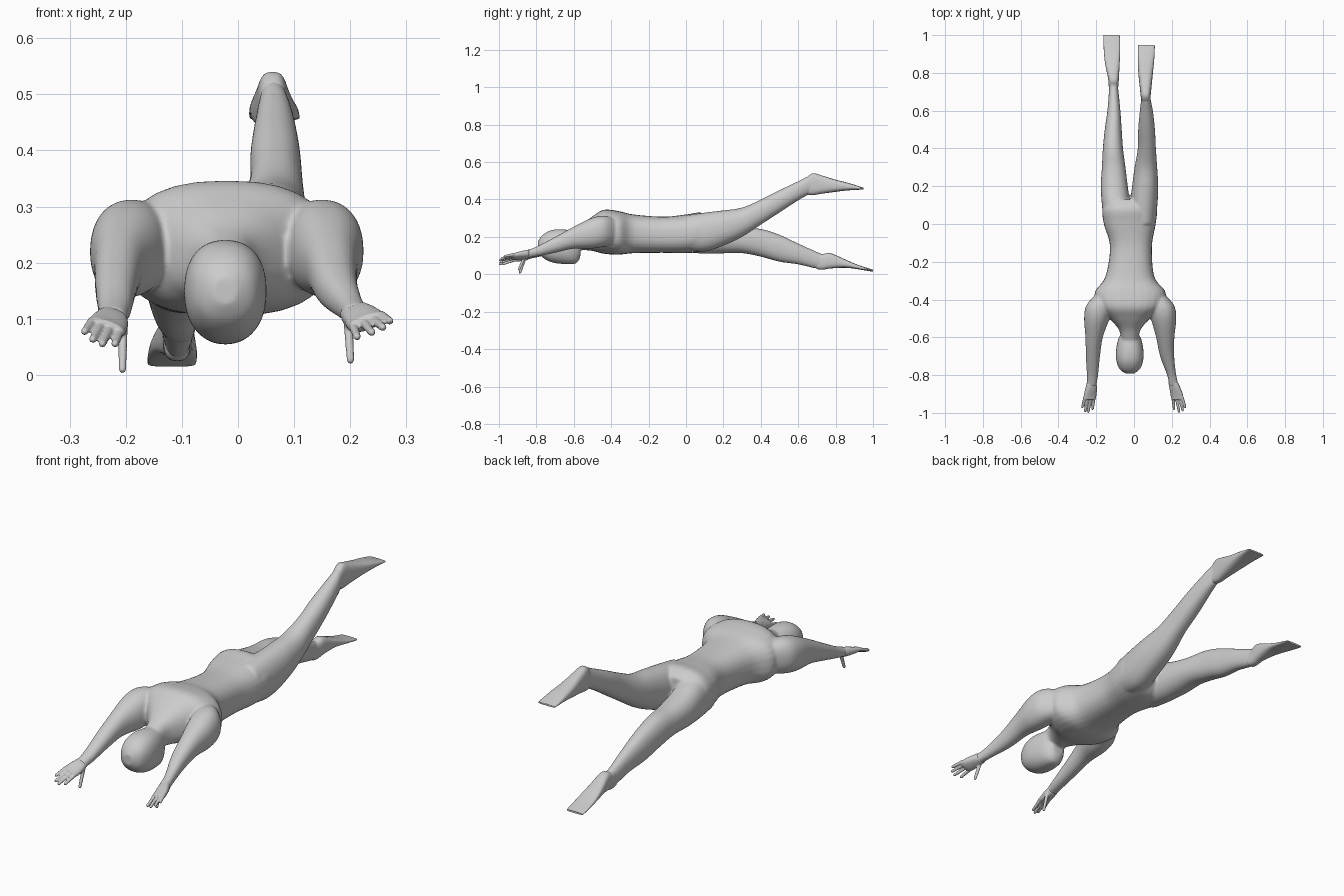
import bpy, bmesh
from math import cos, sin, pi, copysign
from mathutils import Vector


def spline(a, b, c, d, t):
    return 0.5 * (2*b + (c - a)*t + (2*a - 5*b + 4*c - d)*t*t + (3*b - a - 3*c + d)*t**3)


def loft(bm, sections, power=2.2, tilt=0.0, sides=28, steps=5):
    """Closed tube along y; each section is (y, xmin, xmax, zmin, zmax)."""
    s = [sections[0]] + list(sections) + [sections[-1]]
    rows = []
    for i in range(1, len(s) - 2):
        for k in range(steps):
            rows.append([spline(*v, k / steps) for v in zip(*s[i-1:i+3])])
    rows.append(sections[-1])
    rings = []
    for y, x0, x1, z0, z1 in rows:
        ring = []
        for j in range(sides):
            a = 2 * pi * j / sides
            u = copysign(abs(cos(a)) ** (2 / power), cos(a)) * (x1 - x0) / 2
            w = copysign(abs(sin(a)) ** (2 / power), sin(a)) * (z1 - z0) / 2
            ring.append(bm.verts.new(((x0 + x1) / 2 + u*cos(tilt) - w*sin(tilt), y,
                                      (z0 + z1) / 2 + u*sin(tilt) + w*cos(tilt))))
        rings.append(ring)
    for a, b in zip(rings, rings[1:]):
        for j in range(sides):
            k = (j + 1) % sides
            bm.faces.new((a[j], a[k], b[k], b[j]))
    bm.faces.new(rings[0])
    bm.faces.new(rings[-1])


def capsule(bm, a, b, r):
    """Round-ended finger from a to b."""
    a, b = Vector(a), Vector(b)
    d = b - a
    rot = d.to_track_quat('Z', 'Y')
    half = d.length / 2 - r
    for v in bmesh.ops.create_uvsphere(bm, u_segments=12, v_segments=9, radius=r)['verts']:
        tip = v.co.z > 0
        v.co.z += half if tip else -half
        if tip:
            v.co.x *= 0.8
            v.co.y *= 0.8
        v.co = rot @ v.co + (a + b) / 2


def finish(bm, name, voxel=None, smooth=6):
    bmesh.ops.recalc_face_normals(bm, faces=bm.faces)
    me = bpy.data.meshes.new(name)
    bm.to_mesh(me)
    bm.free()
    ob = bpy.data.objects.new(name, me)
    bpy.context.collection.objects.link(ob)
    if voxel:
        m = ob.modifiers.new("weld_parts", 'REMESH')
        m.mode = 'VOXEL'
        m.voxel_size = voxel
        m.use_smooth_shade = True
        m = ob.modifiers.new("soften", 'SMOOTH')
        m.factor = 0.5
        m.iterations = smooth
    else:
        bpy.ops.object.select_all(action='DESELECT')
        ob.select_set(True)
        bpy.context.view_layer.objects.active = ob
        bpy.ops.object.shade_smooth_by_angle(angle=0.8)
    return ob


# body: torso, head, arms and legs welded into one skin
body = bmesh.new()
# torso and neck
loft(body, [(-.62, -.065, .022, .13, .235), (-.56, -.08, .035, .13, .265),
            (-.50, -.13, .085, .125, .31), (-.44, -.19, .15, .11, .345),
            (-.36, -.207, .167, .105, .338), (-.28, -.152, .108, .113, .32),
            (-.12, -.127, .095, .115, .308), (0, -.16, .115, .113, .32),
            (.08, -.165, .12, .125, .33), (.13, -.12, .08, .17, .30)], power=2.5)
# head, face down
loft(body, [(-.792, -.045, 0, .125, .175), (-.77, -.075, .03, .093, .207),
            (-.73, -.092, .047, .068, .233), (-.68, -.096, .051, .057, .241),
            (-.62, -.087, .042, .054, .236), (-.585, -.072, .027, .06, .225),
            (-.565, -.055, .01, .09, .2)], power=2.3)
# arms
loft(body, [(-.37, -.20, -.12, .17, .29), (-.43, -.252, -.12, .15, .312),
            (-.50, -.264, -.13, .138, .303), (-.60, -.257, -.165, .137, .255),
            (-.70, -.255, -.18, .115, .20), (-.80, -.25, -.19, .09, .145),
            (-.86, -.25, -.20, .078, .12)])
loft(body, [(-.37, .08, .16, .17, .29), (-.43, .08, .212, .15, .312),
            (-.50, .09, .224, .138, .303), (-.60, .117, .214, .137, .255),
            (-.70, .138, .213, .115, .20), (-.80, .175, .224, .095, .148),
            (-.86, .187, .238, .085, .127)])
# raised leg
loft(body, [(0, -.02, .112, .13, .315), (.1, -.022, .124, .122, .33),
            (.2, -.01, .128, .153, .342), (.3, .003, .123, .20, .357),
            (.4, .02, .116, .265, .40), (.5, .022, .111, .33, .45),
            (.6, .031, .10, .395, .498), (.66, .038, .088, .428, .527),
            (.69, .04, .085, .44, .525)])
# lowered leg
loft(body, [(0, -.158, -.025, .118, .30), (.1, -.17, -.022, .11, .30),
            (.2, -.176, -.033, .112, .27), (.3, -.17, -.045, .113, .25),
            (.4, -.165, -.058, .094, .243), (.5, -.155, -.065, .067, .212),
            (.6, -.141, -.072, .053, .165), (.7, -.133, -.082, .03, .12),
            (.75, -.13, -.088, .035, .1)])
finish(body, "body", 0.006, 8)

# hands: tilted palm, four fingers, drooping thumb
hands = {
    "left_hand": (
        [(-.84, -.25, -.20, .08, .122), (-.87, -.258, -.195, .074, .116),
         (-.91, -.268, -.198, .072, .102), (-.93, -.265, -.202, .074, .096)], -.35,
        [((-.258, -.91, .098), (-.275, -.975, .075)), ((-.243, -.91, .092), (-.26, -.997, .061)),
         ((-.227, -.91, .086), (-.243, -1.0, .053)), ((-.21, -.91, .079), (-.22, -.985, .053)),
         ((-.205, -.86, .09), (-.206, -.89, .003))]),
    "right_hand": (
        [(-.84, .182, .234, .088, .13), (-.87, .187, .248, .084, .124),
         (-.91, .193, .262, .08, .112), (-.93, .197, .26, .082, .106)], .35,
        [((.252, -.91, .108), (.273, -.975, .095)), ((.238, -.91, .102), (.26, -.993, .083)),
         ((.222, -.91, .096), (.24, -1.0, .074)), ((.205, -.91, .089), (.213, -.985, .066)),
         ((.196, -.86, .1), (.201, -.895, .02))]),
}
for name, (palm, tilt, fingers) in hands.items():
    bm = bmesh.new()
    loft(bm, palm, power=2.4, tilt=tilt)
    for a, b in fingers:
        capsule(bm, a, b, .0088)
    finish(bm, name, 0.003, 4)

# feet: rounded heels widening to flat blade tips
feet = {
    "raised_foot": [(.635, .05, .075, .44, .50), (.65, .04, .085, .427, .522),
                    (.68, .035, .088, .424, .54), (.72, .031, .092, .43, .53),
                    (.80, .023, .10, .441, .506), (.87, .02, .107, .449, .488),
                    (.94, .021, .11, .453, .466), (.948, .025, .106, .456, .462)],
    "lowered_foot": [(.69, -.125, -.09, .04, .09), (.705, -.132, -.085, .027, .106),
                     (.735, -.134, -.083, .025, .108), (.77, -.137, -.08, .031, .114),
                     (.85, -.153, -.076, .035, .08), (.92, -.16, -.073, .027, .05),
                     (.993, -.161, -.075, .015, .027), (1.0, -.157, -.079, .018, .023)],
}
for name, sections in feet.items():
    bm = bmesh.new()
    loft(bm, sections, power=2.8)
    finish(bm, name)
